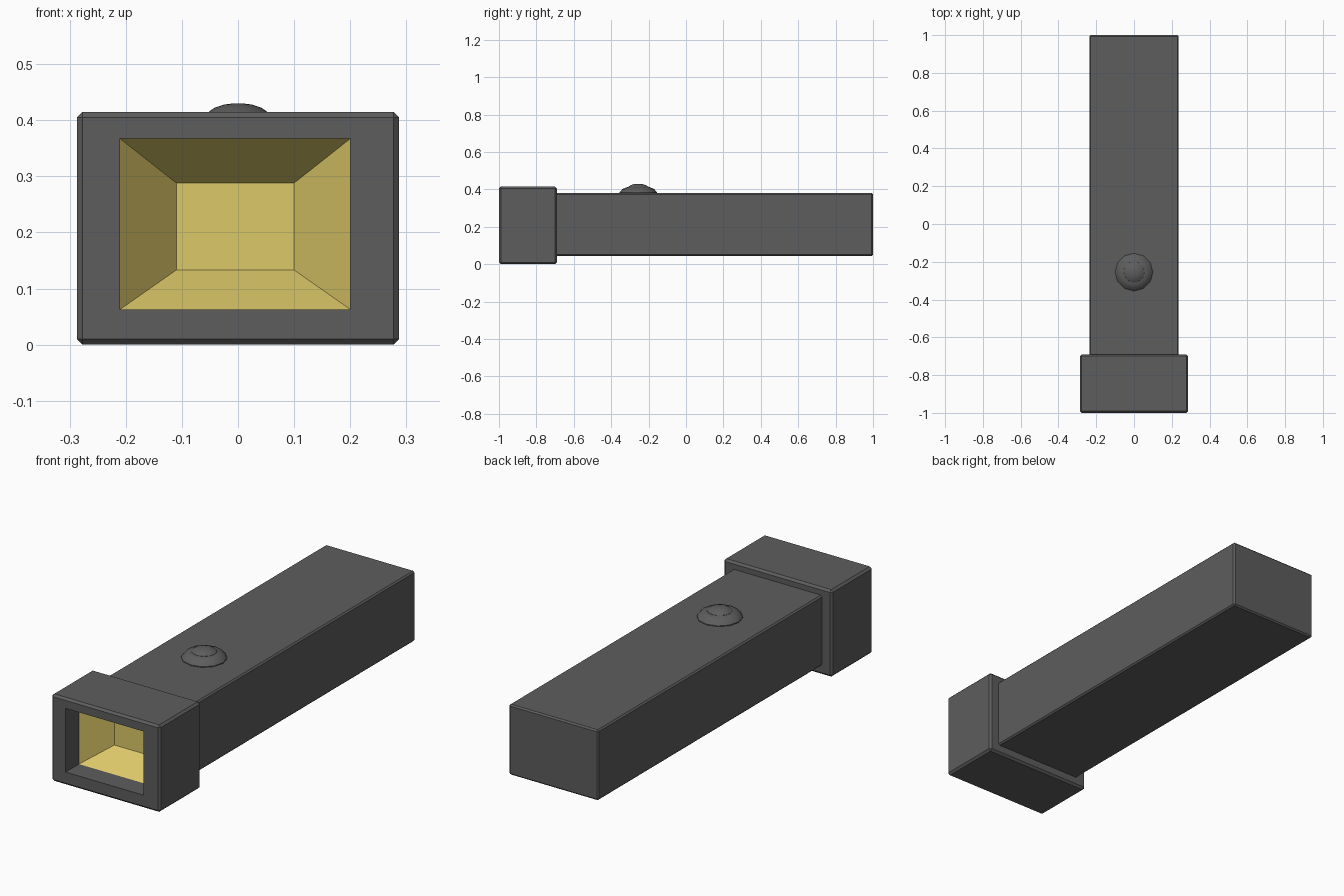
import bpy, bmesh, math

if "Cube" in bpy.data.objects:
    bpy.data.objects.remove(bpy.data.objects["Cube"])


def material(name, color):
    m = bpy.data.materials.new(name)
    m.diffuse_color = (*color, 1)
    m.use_nodes = True
    m.node_tree.nodes["Principled BSDF"].inputs["Base Color"].default_value = m.diffuse_color
    return m


dark = material("dark_grey", (0.11, 0.11, 0.11))
yellow = material("yellow", (0.72, 0.58, 0.14))


def rect(y, x0, x1, z0, z1, c=0.0):
    """Rectangular section with chamfered corners at depth y."""
    return [(x0 + c, y, z0), (x1 - c, y, z0), (x1, y, z0 + c), (x1, y, z1 - c),
            (x1 - c, y, z1), (x0 + c, y, z1), (x0, y, z1 - c), (x0, y, z0 + c)]


def circle(r, z, n, y):
    return [(r * math.cos(2 * math.pi * i / n), y + r * math.sin(2 * math.pi * i / n), z)
            for i in range(n)]


def loft(name, sections, mat, cap_start=True, cap_end=True, flip=False, smooth=False):
    """Bridge successive sections into one skin."""
    bm = bmesh.new()
    rings = [[bm.verts.new(p) for p in s] for s in sections]
    n = len(rings[0])
    for a, b in zip(rings, rings[1:]):
        for i in range(n):
            j = (i + 1) % n
            bm.faces.new((a[i], a[j], b[j], b[i]))
    if cap_start:
        bm.faces.new(rings[0][::-1])
    if cap_end:
        bm.faces.new(rings[-1])
    bmesh.ops.remove_doubles(bm, verts=bm.verts, dist=1e-5)
    if flip:
        bmesh.ops.reverse_faces(bm, faces=bm.faces)
    else:
        bmesh.ops.recalc_face_normals(bm, faces=bm.faces)
    me = bpy.data.meshes.new(name)
    bm.to_mesh(me)
    bm.free()
    ob = bpy.data.objects.new(name, me)
    bpy.context.collection.objects.link(ob)
    me.materials.append(mat)
    if smooth:
        bpy.context.view_layer.objects.active = ob
        ob.select_set(True)
        bpy.ops.object.shade_smooth_by_angle(angle=math.radians(35))
        ob.select_set(False)
    return ob


# Long handle with slightly chamfered edges
hw, b = 0.236, 0.007
loft("handle", [
    rect(-0.72, -hw, hw, 0.044, 0.38, b),
    rect(1 - b, -hw, hw, 0.044, 0.38, b),
    rect(1, -hw + b, hw - b, 0.044 + b, 0.38 - b)], dark)

# Lamp head: chamfered shell with a straight-walled front opening
w, h, c = 0.287, 0.415, 0.01
opening = (-0.21, 0.20, 0.063, 0.367)
loft("lamp_head", [
    rect(-0.69, -w + c, w - c, c, h - c),
    rect(-0.69 - c, -w, w, 0, h, c),
    rect(-1 + c, -w, w, 0, h, c),
    rect(-1, -w + c, w - c, c, h - c),
    rect(-1, *opening),
    rect(-0.90, *opening)], dark, cap_end=False)

# Tapered yellow reflector, facing forward
loft("reflector", [
    rect(-0.90, *opening),
    rect(-0.775, -0.11, 0.10, 0.133, 0.288)], yellow, cap_start=False, flip=False)
refl = bpy.data.objects["reflector"].data
# its faces must look towards the front opening
back = min(refl.polygons, key=lambda p: -p.center.y)
if back.normal.y > 0:
    refl.flip_normals()

# Push button: bevelled collar and small dome
by = -0.255
loft("button_collar", [circle(r, z, 12, by) for r, z in
     ((0.10, 0.37), (0.10, 0.384), (0.085, 0.402), (0.06, 0.412))], dark, smooth=True)
loft("button_dome", [circle(r, z, 24, by) for r, z in
     ((0.057, 0.405), (0.055, 0.413), (0.042, 0.422), (0.024, 0.428), (0.008, 0.43))],
     dark, smooth=True)
